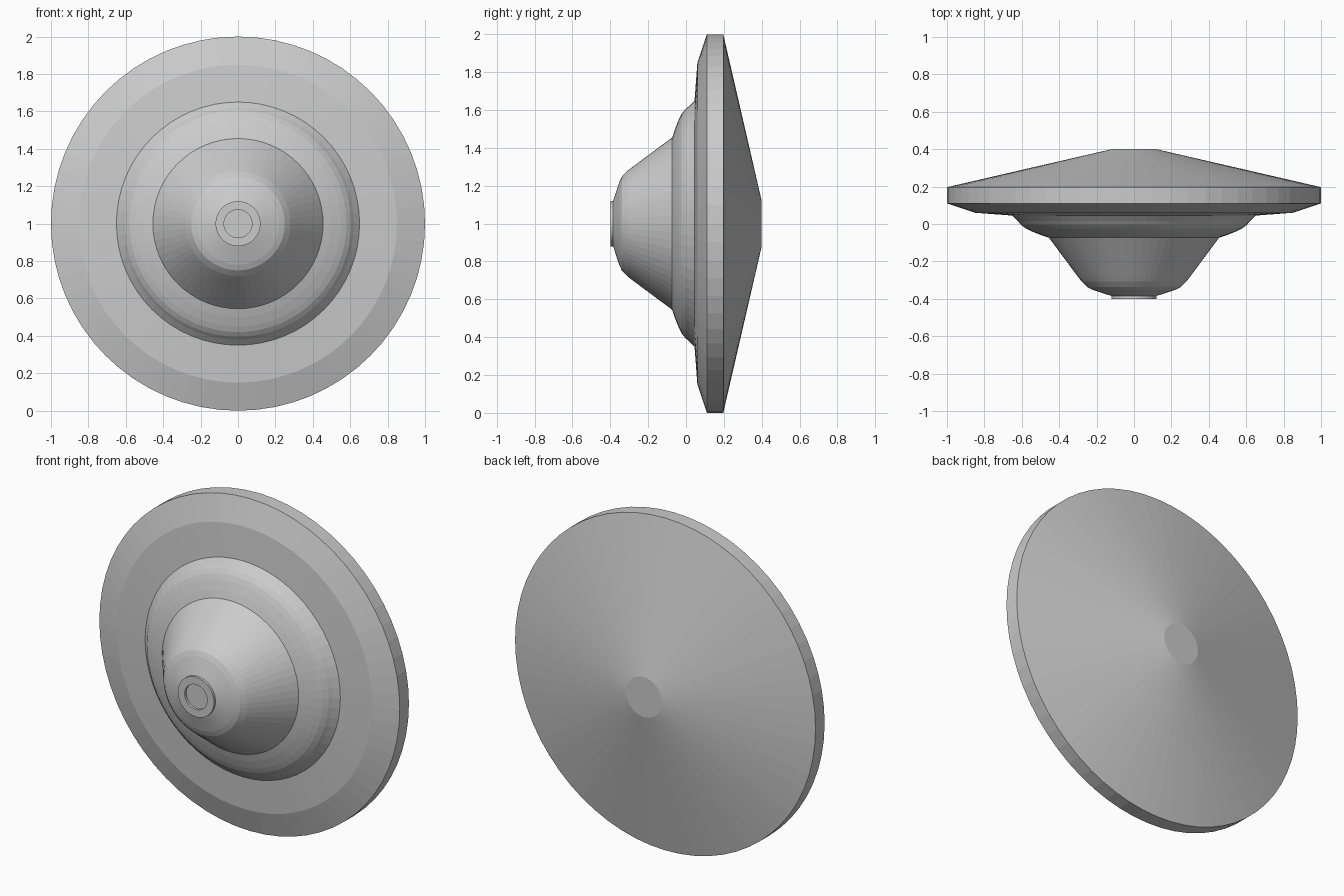
import bpy, bmesh, math

if "Cube" in bpy.data.objects:
    bpy.data.objects.remove(bpy.data.objects["Cube"])

SIDES = 64
CENTRE_Z = 1.0


def lathe(name, profile, angle=20):
    """Revolve (radius, y) points, listed front to back, about the y axis; cap both ends."""
    bm = bmesh.new()
    rings = []
    for r, y in profile:
        rings.append([bm.verts.new((r * math.cos(a), y, CENTRE_Z + r * math.sin(a)))
                      for a in (2 * math.pi * i / SIDES for i in range(SIDES))])
    for a, b in zip(rings, rings[1:]):
        for i in range(SIDES):
            j = (i + 1) % SIDES
            bm.faces.new((a[i], a[j], b[j], b[i]))
    bm.faces.new(rings[0])
    bm.faces.new(rings[-1])
    bmesh.ops.recalc_face_normals(bm, faces=bm.faces)
    mesh = bpy.data.meshes.new(name)
    bm.to_mesh(mesh)
    bm.free()
    obj = bpy.data.objects.new(name, mesh)
    bpy.context.collection.objects.link(obj)
    return obj


# Wide disc: chamfered front, straight rim, shallow cone at the back
lathe("disc", [(0.64, 0.045), (0.65, 0.045), (0.85, 0.06), (1.0, 0.11),
               (1.0, 0.197), (0.12, 0.40)])

# Stepped dome on the front: rounded shoulder, sloped cone, rounded nose
lathe("dome", [(0.12, -0.385), (0.22, -0.352), (0.25, -0.338), (0.28, -0.308),
               (0.30, -0.282), (0.455, -0.073), (0.50, -0.058), (0.55, -0.038),
               (0.58, -0.023), (0.605, -0.003), (0.62, 0.015), (0.65, 0.045)])

# Small ring with a shallow recess at the tip
lathe("tip_ring", [(0.075, -0.375), (0.075, -0.40), (0.12, -0.40), (0.12, -0.38)])
